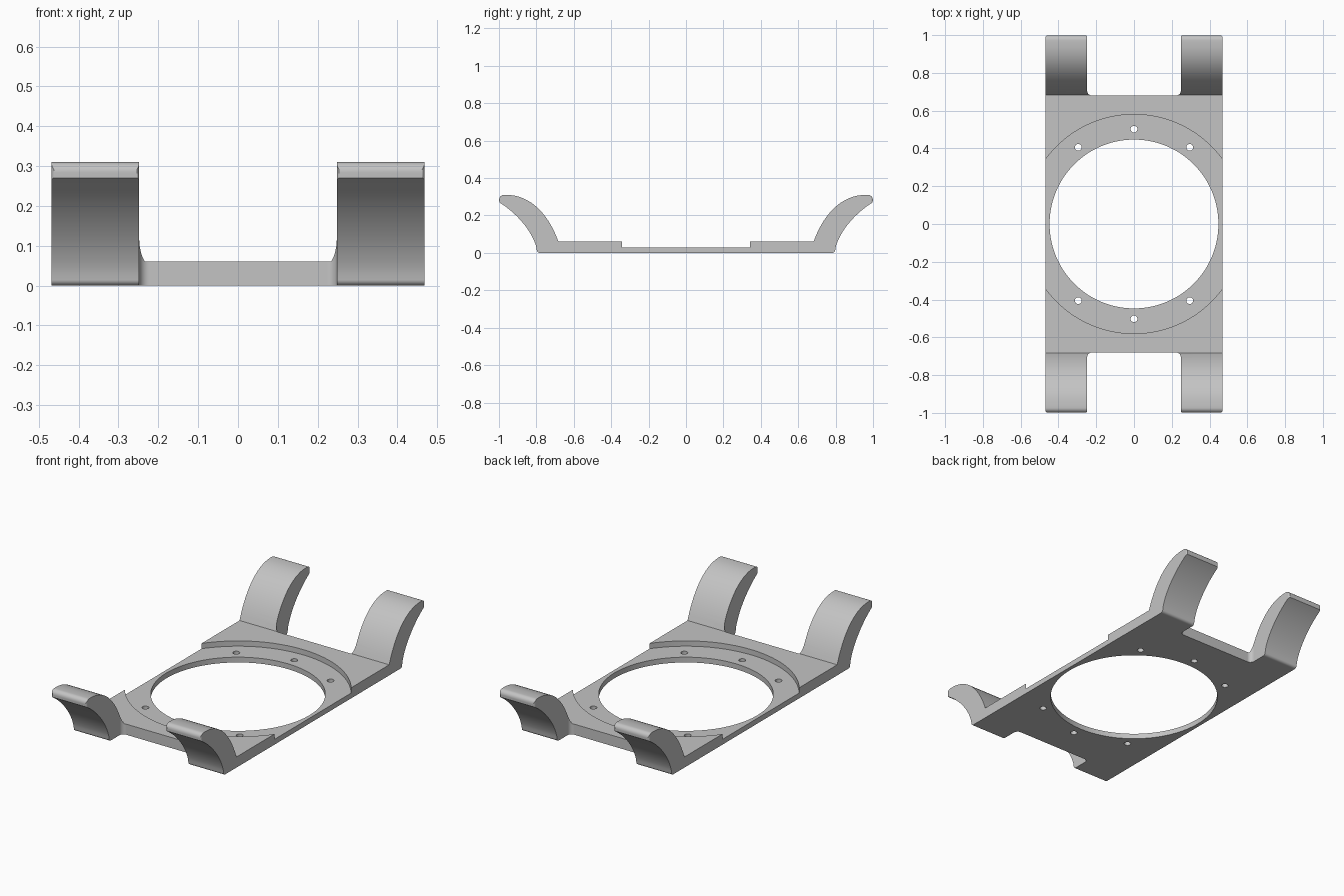
import bpy, bmesh, math
from mathutils import Vector
from mathutils.geometry import interpolate_bezier

if "Cube" in bpy.data.objects:
    bpy.data.objects.remove(bpy.data.objects["Cube"])


def round_poly(pts, n=6):
    """Polygon from (a, b, radius) corners, filleted where radius > 0."""
    out = []
    for i, (a, b, r) in enumerate(pts):
        p = Vector((a, b))
        if r == 0:
            out.append(p)
            continue
        u = (Vector(pts[i - 1][:2]) - p).normalized()
        v = (Vector(pts[(i + 1) % len(pts)][:2]) - p).normalized()
        half = u.angle(v) / 2
        t = r / math.tan(half)
        c = p + (u + v).normalized() * (r / math.sin(half))
        d0, d1 = p + u * t - c, p + v * t - c
        ang = d0.angle(d1)
        for k in range(n + 1):
            f = k / n
            out.append(c + (d0 * math.sin((1 - f) * ang) + d1 * math.sin(f * ang)) / math.sin(ang))
    return out


def prism(name, pts, lo, hi, place):
    """Extrude a 2D outline between lo and hi; place maps (a, b, h) to xyz."""
    bm = bmesh.new()
    bottom = [bm.verts.new(place(a, b, lo)) for a, b in pts]
    top = [bm.verts.new(place(a, b, hi)) for a, b in pts]
    bm.faces.new(bottom)
    bm.faces.new(top)
    for i in range(len(pts)):
        bm.faces.new((bottom[i - 1], bottom[i], top[i], top[i - 1]))
    bmesh.ops.recalc_face_normals(bm, faces=bm.faces[:])
    me = bpy.data.meshes.new(name)
    bm.to_mesh(me)
    bm.free()
    ob = bpy.data.objects.new(name, me)
    bpy.context.collection.objects.link(ob)
    return ob


def from_top(a, b, h):
    return (a, b, h)


def from_side(a, b, h):
    return (h, a, b)


def circle(x, y, r, n):
    return [(x + r * math.cos(2 * math.pi * k / n), y + r * math.sin(2 * math.pi * k / n))
            for k in range(n)]


def cut(ob, cutter, operation='DIFFERENCE'):
    mod = ob.modifiers.new("cut", 'BOOLEAN')
    mod.object, mod.operation, mod.solver = cutter, operation, 'EXACT'
    bpy.context.view_layer.objects.active = ob
    bpy.ops.object.modifier_apply(modifier=mod.name)
    bpy.data.objects.remove(cutter)


def bezier(*pts, n=16):
    return [(p.x, p.y, 0) for p in
            interpolate_bezier(*[Vector((a, b, 0)) for a, b in pts], n)]


# side profile: flat plate with curved arms at both ends
inner = bezier((0.682, 0.06), (0.74, 0.22), (0.84, 0.31), (0.96, 0.31))
outer = bezier((0.998, 0.27), (0.90, 0.21), (0.82, 0.11), (0.80, 0.03))
half = inner + [(1.0, 0.31, 0.025)] + outer + [(0.796, 0, 0.016)]
profile = half + [(-a, b, r) for a, b, r in reversed(half)]
bracket = prism("bracket", round_poly(profile), -0.6, 0.6, from_side)

# plan outline: rounded arm tips and filleted slots between the arms
quarter = [(0.468, 1.0, 0.012), (0.248, 1.0, 0.012), (0.248, 0.68, 0.025)]
right = quarter + [(-x, y, r) for x, y, r in reversed(quarter)]
plan = right + [(-x, -y, r) for x, y, r in right]
cut(bracket, prism("plan_outline", round_poly(plan), -0.2, 0.6, from_top), 'INTERSECT')

# round recess, central opening and six screw holes
cut(bracket, prism("recess", circle(0, 0, 0.58, 128), 0.03, 0.1, from_top))
cut(bracket, prism("opening", circle(0, 0, 0.447, 128), -0.1, 0.2, from_top))
for deg in (54, 90, 126, 234, 270, 306):
    x, y = 0.502 * math.cos(math.radians(deg)), 0.502 * math.sin(math.radians(deg))
    cut(bracket, prism("screw_hole", circle(x, y, 0.018, 24), -0.1, 0.2, from_top))

# colour and shading
grey = bpy.data.materials.new("light grey")
grey.diffuse_color = (0.55, 0.55, 0.55, 1)
grey.use_nodes = True
grey.node_tree.nodes["Principled BSDF"].inputs["Base Color"].default_value = grey.diffuse_color
bracket.data.materials.clear()
bracket.data.materials.append(grey)
bpy.ops.object.select_all(action='DESELECT')
bracket.select_set(True)
bpy.context.view_layer.objects.active = bracket
bpy.ops.object.shade_smooth_by_angle(angle=math.radians(30))
weighted = bracket.modifiers.new("weighted_normals", 'WEIGHTED_NORMAL')
weighted.keep_sharp = True
